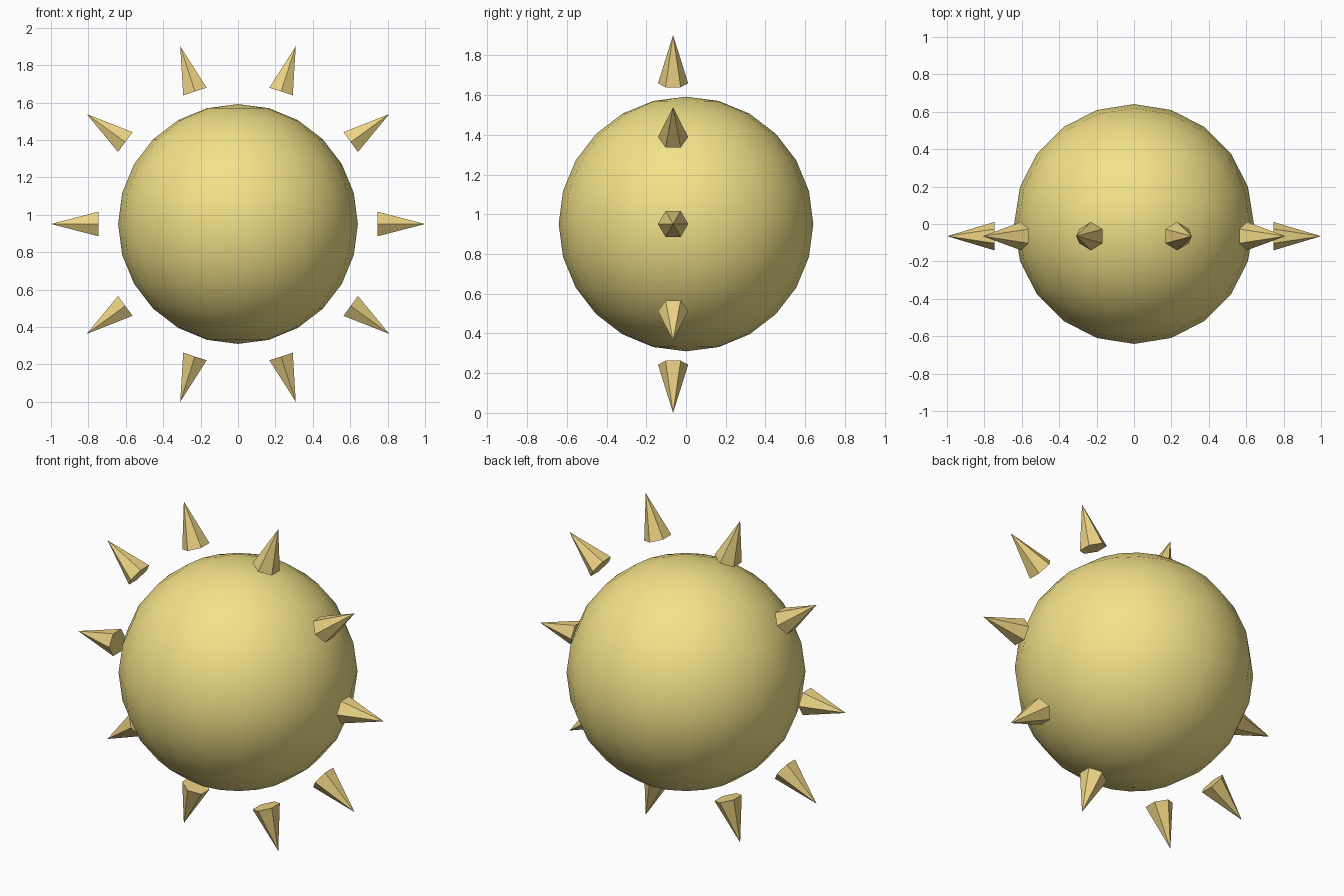
import bpy
import math

if "Cube" in bpy.data.objects:
    bpy.data.objects.remove(bpy.data.objects["Cube"])

CENTRE_Z = math.sin(math.radians(72))   # lowest ray tips touch z = 0
RAY_Y = -0.065                          # ring of rays sits slightly forward
RAY_BASE, RAY_TIP = 0.745, 1.0          # distances from the centre
RAY_RADIUS = 0.076


def material(name, colour):
    m = bpy.data.materials.new(name)
    m.diffuse_color = colour
    m.use_nodes = True
    m.node_tree.nodes["Principled BSDF"].inputs["Base Color"].default_value = m.diffuse_color
    return m


sun_yellow = material("sun_yellow", (0.90, 0.76, 0.25, 1))
ray_gold = material("ray_gold", (0.84, 0.65, 0.23, 1))

# Smooth central ball
bpy.ops.mesh.primitive_uv_sphere_add(segments=20, ring_count=12, radius=0.641,
                                     location=(0, 0, CENTRE_Z))
ball = bpy.context.object
ball.name = "sun_ball"
bpy.ops.object.shade_smooth()
ball.data.materials.append(sun_yellow)

# Ten flat six-sided rays pointing outwards in a ring
mid = (RAY_BASE + RAY_TIP) / 2
for i in range(10):
    a = math.radians(36 * i)
    bpy.ops.mesh.primitive_cone_add(
        vertices=6, radius1=RAY_RADIUS, radius2=0, depth=RAY_TIP - RAY_BASE,
        location=(mid * math.cos(a), RAY_Y, CENTRE_Z + mid * math.sin(a)),
        rotation=(0, math.pi / 2 - a, 0))
    ray = bpy.context.object
    ray.name = f"ray_{i + 1}"
    ray.data.materials.append(ray_gold)
